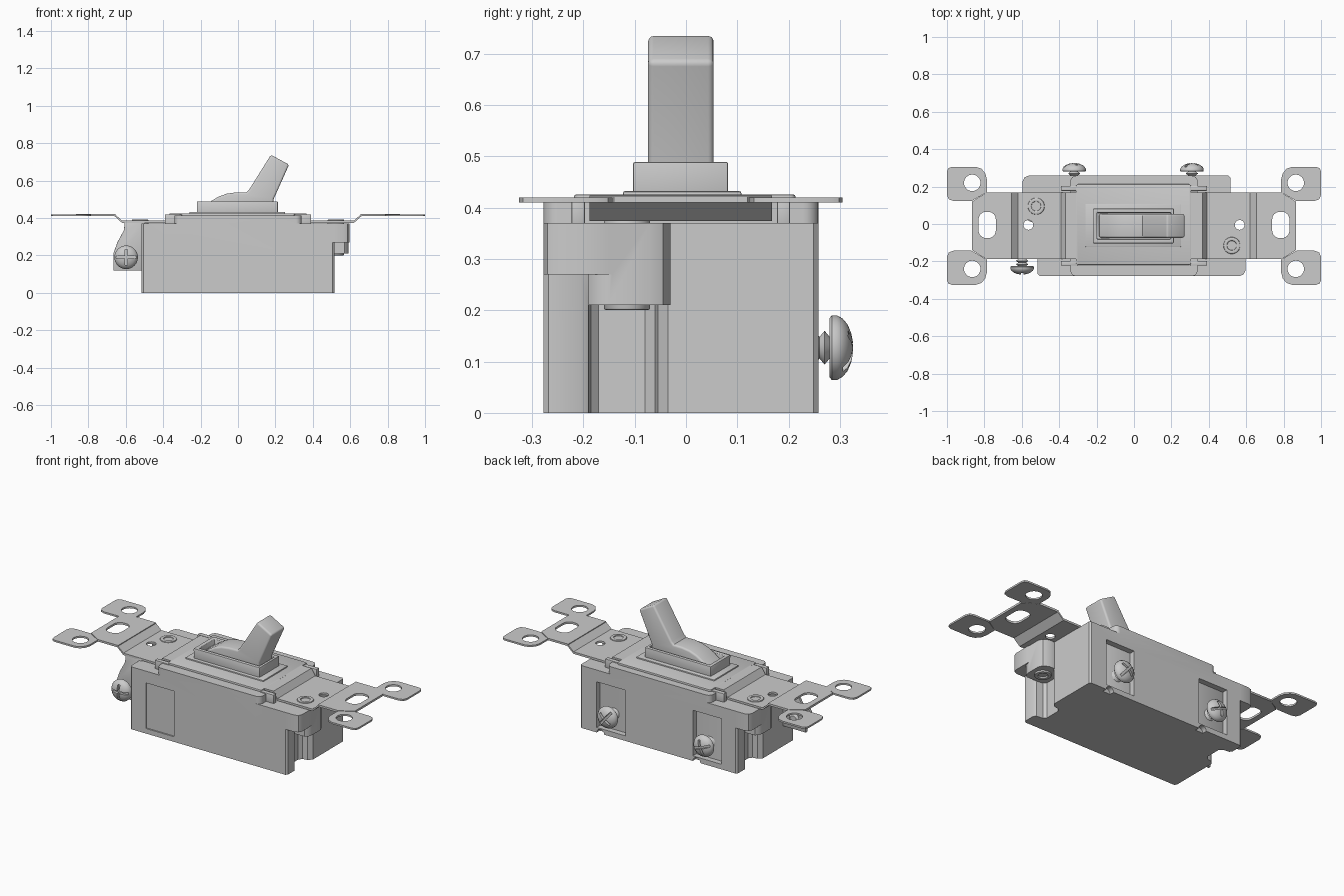
import bpy, bmesh, math
from mathutils import Matrix, Vector

if "Cube" in bpy.data.objects:
    bpy.data.objects.remove(bpy.data.objects["Cube"])

YC = -0.01  # the switch body is centred slightly in front of y = 0


def add_mesh(name, bm):
    bmesh.ops.recalc_face_normals(bm, faces=bm.faces)
    me = bpy.data.meshes.new(name)
    bm.to_mesh(me)
    bm.free()
    ob = bpy.data.objects.new(name, me)
    bpy.context.collection.objects.link(ob)
    return ob


def prism(name, pts, lo, hi, axis='z'):
    """Extrude a 2D outline along z, or an xz outline along y."""
    bm = bmesh.new()
    if axis == 'z':
        vs = [bm.verts.new((a, b + YC, lo)) for a, b in pts]
        d = Vector((0, 0, hi - lo))
    else:
        vs = [bm.verts.new((a, lo + YC, b)) for a, b in pts]
        d = Vector((0, hi - lo, 0))
    f = bm.faces.new(vs)
    g = bmesh.ops.extrude_face_region(bm, geom=[f])['geom']
    bmesh.ops.translate(bm, vec=d, verts=[v for v in g if isinstance(v, bmesh.types.BMVert)])
    return add_mesh(name, bm)


def box(name, x0, x1, y0, y1, z0, z1):
    return prism(name, [(x0, y0), (x1, y0), (x1, y1), (x0, y1)], z0, z1)


def rounded(x0, x1, y0, y1, r, n=6):
    pts = []
    for cx, cy, a0 in ((x1 - r, y1 - r, 0), (x0 + r, y1 - r, 90), (x0 + r, y0 + r, 180), (x1 - r, y0 + r, 270)):
        for i in range(n + 1):
            a = math.radians(a0 + 90 * i / n)
            pts.append((cx + r * math.cos(a), cy + r * math.sin(a)))
    return pts


def circle(x, y, r, n=32):
    return [(x + r * math.cos(2 * math.pi * i / n), y + r * math.sin(2 * math.pi * i / n)) for i in range(n)]


def lathe(name, prof, n=32):
    """Revolve an open (r, z) profile, with capped ends, around z."""
    bm = bmesh.new()
    rings = [[bm.verts.new((x, y, z)) for x, y in circle(0, 0, r, n)] for r, z in prof]
    for a, b in zip(rings, rings[1:]):
        for i in range(n):
            j = (i + 1) % n
            bm.faces.new((a[i], a[j], b[j], b[i]))
    bm.faces.new(rings[0])
    bm.faces.new(rings[-1])
    return add_mesh(name, bm)


def select(ob):
    bpy.ops.object.select_all(action='DESELECT')
    ob.select_set(True)
    bpy.context.view_layer.objects.active = ob


def boolean(ob, others, op='DIFFERENCE'):
    for c in others:
        select(ob)
        m = ob.modifiers.new('bool', 'BOOLEAN')
        m.operation, m.solver, m.object = op, 'EXACT', c
        bpy.ops.object.modifier_apply(modifier=m.name)
        bpy.data.objects.remove(c)


def finish(ob, bevel=0.0, seg=2):
    select(ob)
    if bevel:
        m = ob.modifiers.new('bevel', 'BEVEL')
        m.width, m.segments, m.limit_method = bevel, seg, 'ANGLE'
        m.angle_limit = math.radians(50)
        bpy.ops.object.modifier_apply(modifier=m.name)
    bpy.ops.object.shade_smooth_by_angle(angle=math.radians(35))


def turn(pts, s):
    return [(x * s, y * s) for x, y in pts]


# housing: the end outline repeats turned by 180 degrees
end = [(.505, -.268), (.515, -.258), (.515, -.195), (.505, -.18), (.465, -.175), (.45, -.16), (.45, -.07),
       (.465, -.05), (.495, -.045), (.515, -.025), (.515, .258), (.505, .268)]
housing = prism('housing', end + turn(end, -1), 0, .37)
extra = [prism('raised_centre', rounded(-.34, .34, -.268, .268, .03), .2, .414)]
boss = [(.40, -.18), (.57, -.18), (.586, -.165), (.592, -.14), (.592, -.06), (.58, -.035), (.55, -.02), (.40, -.02)]
ear = [(.40, -.268), (.565, -.268), (.585, -.26), (.595, -.24), (.595, -.14), (.585, -.12), (.40, -.12)]
for s in (1, -1):
    extra.append(prism('boss', turn(boss, s), .21, .37))
    extra.append(prism('ear', turn(ear, s), .27, .37))
boolean(housing, extra, 'UNION')

# terminal windows, wire notches and the shallow front panel
cuts = [box('cut', -.41, -.225, -.3, -.26, .03, .30)]
for x in (-.32, .31):
    cuts.append(box('cut', x - .095, x + .095, .235, .3, .03, .30))
    cuts.append(prism('cut', circle(x + .07, 0, .025, 16), .24, .3, 'y'))
boolean(housing, cuts)
finish(housing, .004, 2)

# bent mounting strap
half = [(.66, .422), (.62, .386), (.39, .386), (.365, .424)]
top = half + [(-x, z) for x, z in reversed(half)]
strap = prism('strap', top + [(x, z - .012) for x, z in reversed(top)], -.178, .178, 'y')
boolean(strap, [prism('cut', circle(s * .565, .005, .026), .3, .5) for s in (1, -1)])
finish(strap)
centre = prism('strap_centre', rounded(-.31, .305, -.208, .223, .012, 3), .408, .425)
finish(centre, .003)

for s in (1, -1):
    side = 'right' if s > 0 else 'left'
    # end plate with slot
    p = [(.655, .178), (.79, .178), (.865, .13), (.865, -.13), (.79, -.178), (.655, -.178)]
    plate = prism(f'end_plate_{side}', [(x * s, y) for x, y in p], .410, .422)
    slot = rounded(.785 - .046, .785 + .046, -.065, .075, .04)
    boolean(plate, [prism('cut', [(x * s, y) for x, y in slot], .3, .5)])
    finish(plate)
    for t in (1, -1):
        # plaster ear with screw hole
        q = [(.868, .133), (.965, .133), (.99, .142), (1, .165), (1, .29), (.993, .308), (.975, .315),
             (.845, .315), (.815, .305), (.795, .28), (.787, .25), (.787, .18)]
        e = prism(f'plaster_ear_{side}_{"back" if t > 0 else "front"}', [(x * s, y * t) for x, y in q], .410, .420)
        boolean(e, [prism('cut', circle(s * .865, t * .23, .044), .3, .5)])
        finish(e)
        # small clip at the corner of the raised centre
        y = t * .2
        finish(box(f'clip_{side}_{"back" if t > 0 else "front"}', min(s * .3, s * .39), max(s * .3, s * .39),
                   y - .013, y + .013, .36, .42), .003)
    # hollow rivet through the boss
    rivet = prism(f'rivet_{side}', circle(s * .523, -s * .105, .045), .20, .392)
    boolean(rivet, [prism('cut', circle(s * .523, -s * .105, .025), .34, .5),
                    prism('cut', circle(s * .523, -s * .105, .025), .1, .24)])
    finish(rivet, .005)

# toggle collar on a low step
finish(box('collar_step', -.26, .252, -.113, .118, .41, .432), .004)
collar = box('collar', -.22, .213, -.093, .092, .41, .489)
boolean(collar, [box('cut', -.198, .197, -.071, .071, .455, .6)])
finish(collar, .004)

# toggle lever: rocker arc plus tilted handle
lever = [(-.19, .44), (-.185, .463), (-.14, .493), (-.105, .514), (-.06, .530), (-.01, .537), (.045, .537),
         (.06, .552), (.176, .738), (.273, .685), (.19, .50), (.19, .44)]
finish(prism('toggle', lever, -.064, .064, 'y'), .011, 3)

# grounding tab
tab = [(-.50, .12), (-.665, .12), (-.665, .215), (-.645, .27), (-.61, .335), (-.605, .384), (-.50, .384)]
finish(prism('ground_tab', tab, -.178, -.162, 'y'), .002)


def screw(name, x, y, z, direction, angle, reach):
    """Round-head screw; y is the underside of the head."""
    prof = [(.02, -reach)]
    n = max(2, int(reach / .017))
    for i in range(n):
        prof += [(.033, -reach + (i + .5) * reach / n), (.021, -reach + (i + 1) * reach / n)]
    prof += [(.058, 0), (.063, .004), (.063, .014), (.057, .025), (.045, .035), (.028, .042), (.012, .045)]
    ob = lathe(name, prof)
    for w, h in ((.08, .007), (.007, .042)):
        c = box('cut', -w, w, -h - YC, h - YC, .026, .1)
        boolean(ob, [c])
    rot = Matrix.Rotation(math.radians(-90 * direction), 4, 'X') @ Matrix.Rotation(math.radians(angle), 4, 'Z')
    ob.data.transform(Matrix.Translation((x, y, z)) @ rot)
    finish(ob)


screw('terminal_screw_left', -.32, .28, .127, 1, 20, .06)
screw('terminal_screw_right', .31, .28, .127, 1, 50, .06)
screw('ground_screw', -.598, -.225, .19, -1, 0, .075)
